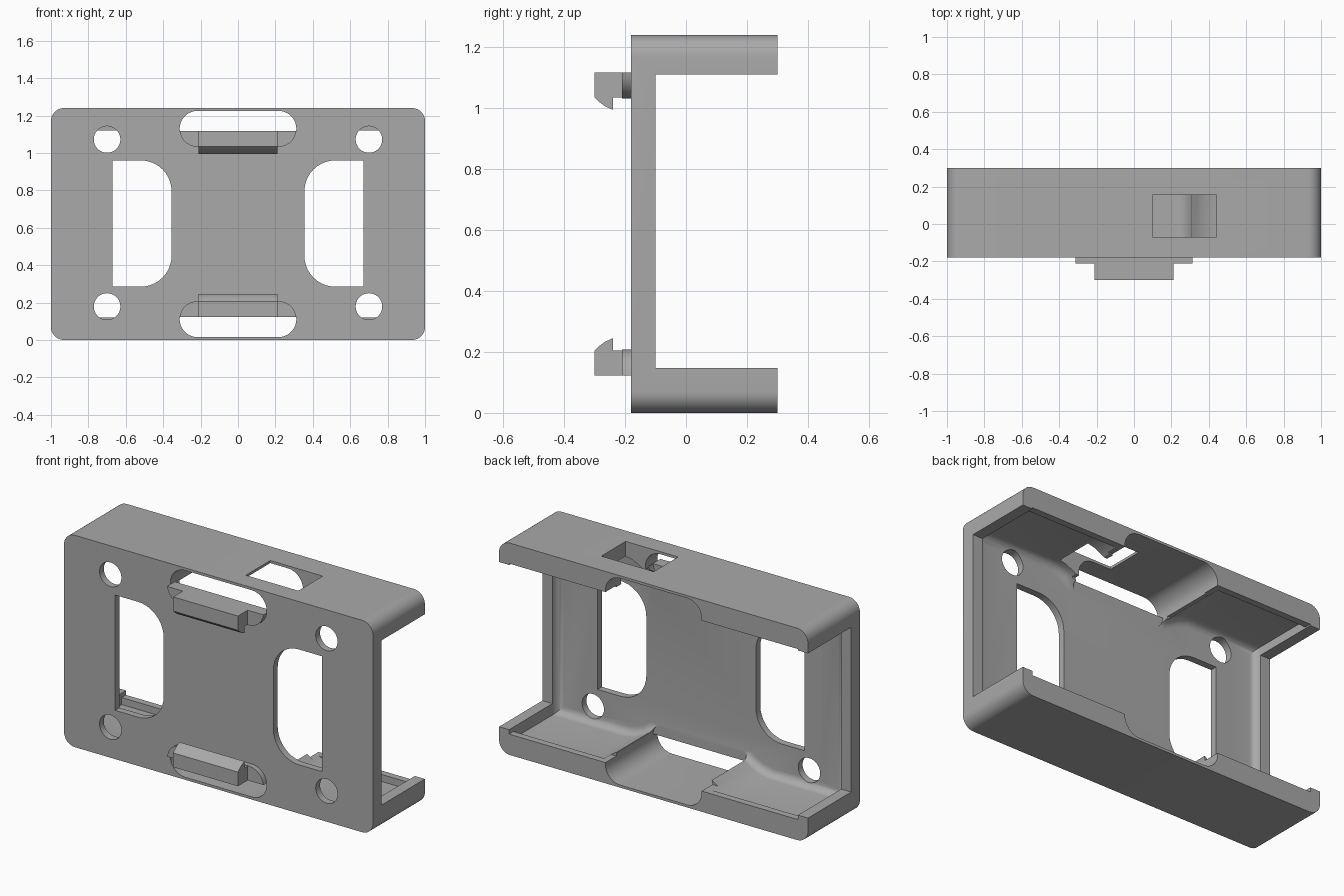
import bpy, bmesh, math
from mathutils import Vector

if "Cube" in bpy.data.objects:
    bpy.data.objects.remove(bpy.data.objects["Cube"])

H = 1.24  # total height

grey = bpy.data.materials.new("plain grey")
grey.diffuse_color = (0.40, 0.40, 0.40, 1)
grey.use_nodes = True
grey.node_tree.nodes["Principled BSDF"].inputs["Base Color"].default_value = grey.diffuse_color


def rounded(x0, x1, z0, z1, radii, n=10):
    """Rounded rectangle; radii for lower-left, lower-right, upper-right, upper-left."""
    pts = []
    corners = [(x0, z0, 1, 1, 180), (x1, z0, -1, 1, 270), (x1, z1, -1, -1, 0), (x0, z1, 1, -1, 90)]
    for (x, z, sx, sz, a0), r in zip(corners, radii):
        if r == 0:
            pts.append((x, z))
            continue
        for i in range(n + 1):
            a = math.radians(a0 + 90 * i / n)
            pts.append((x + sx * r + r * math.cos(a), z + sz * r + r * math.sin(a)))
    return pts


def prism(name, pts, lo, hi, axis="y", soften=0):
    """Extrude a profile along y (points are x,z) or x (points are y,z)."""
    put = (lambda p, d: (p[0], d, p[1])) if axis == "y" else (lambda p, d: (d, p[0], p[1]))
    bm = bmesh.new()
    a = [bm.verts.new(put(p, lo)) for p in pts]
    b = [bm.verts.new(put(p, hi)) for p in pts]
    front = bm.faces.new(a)
    bm.faces.new(b)
    for i in range(len(pts)):
        j = (i + 1) % len(pts)
        bm.faces.new((a[i], a[j], b[j], b[i]))
    bmesh.ops.recalc_face_normals(bm, faces=bm.faces)
    if soften:
        bmesh.ops.bevel(bm, geom=list(front.edges), offset=soften, segments=5,
                        profile=0.5, affect='EDGES')
    me = bpy.data.meshes.new(name)
    bm.to_mesh(me)
    bm.free()
    me.materials.append(grey)
    ob = bpy.data.objects.new(name, me)
    bpy.context.collection.objects.link(ob)
    return ob


def cut(body, cutter, op='DIFFERENCE'):
    """Apply a boolean and discard the cutter."""
    mod = body.modifiers.new("cut", 'BOOLEAN')
    mod.operation, mod.solver, mod.object = op, 'EXACT', cutter
    bpy.context.view_layer.objects.active = body
    bpy.ops.object.modifier_apply(modifier=mod.name)
    bpy.data.objects.remove(cutter)


def flip(pts):
    return [(p, H - z) for p, z in pts]


def box(x0, x1, z0, z1):
    return rounded(x0, x1, z0, z1, (0, 0, 0, 0))


# Bracket: rounded block opened at the back and ends into a C shape
body = prism("bracket", rounded(-1, 1, 0, H, (0.07,) * 4), -0.18, 0.30)
cut(body, prism("opening", box(-1.2, 1.2, 0.147, 1.111), -0.10, 0.5))

# Inner tray with soft front edges, ridges beside the centre channel
half = [(0.31, 0.145), (0.35, 0.118), (0.40, 0.095), (0.47, 0.08), (0.935, 0.08)]
low = [(-x, z) for x, z in reversed(half)] + half
cut(body, prism("tray", low + flip(low)[::-1], -0.14, 0.26, soften=0.045))
cut(body, prism("back_lip", box(-0.935, 0.935, 0.121, H - 0.121), 0.2, 0.5))

# Centre channels and front slots, bottom and top
slot = rounded(-0.312, 0.312, 0.015, 0.208, (0.096,) * 4)
slot_open = [p for p in slot if p[1] < 0.1119]
slot_open = slot_open + [(0.312, 0.122), (-0.312, 0.122)]
for f in (lambda p: p, flip):
    cut(body, prism("channel", f(slot), -0.139, 0.5))
    cut(body, prism("slot", f(slot_open), -0.5, -0.1))

# Windows with rounded inner corners
r = 0.165
for x0, x1, rad in ((0.355, 0.67, (r, 0, 0, r)), (-0.67, -0.355, (0, r, r, 0))):
    cut(body, prism("window", rounded(x0, x1, 0.285, 0.96, rad), -0.5, -0.05))

# Screw holes
for x in (-0.7, 0.7):
    for z in (0.179, 1.072):
        ring = [(x + 0.071 * math.cos(math.tau * i / 40), z + 0.071 * math.sin(math.tau * i / 40))
                for i in range(40)]
        cut(body, prism("hole", ring, -0.5, -0.1))

# Rectangular opening through the top
top_hole = prism("top_opening", box(0.10, 0.44, 0.9, 1.5), -0.07, 0.155)
cut(body, top_hole)

# Clips: wing pads filling the slot ends, with barbed hooks
hook = [(-0.17, 0.122), (-0.30, 0.122), (-0.30, 0.205), (-0.285, 0.219),
        (-0.265, 0.234), (-0.24, 0.245), (-0.24, 0.205), (-0.17, 0.205)]
wing = [(-0.312, 0.122)] + [(0.312, 0.122)] + [p for p in slot if p[1] > 0.1121]
parts = [body]
for label, f in (("lower", lambda p: p), ("upper", flip)):
    clip = prism(label + "_clip", f(wing), -0.21, -0.16)
    cut(clip, prism("hook", f(hook), -0.21, 0.21, axis="x"), 'UNION')
    parts.append(clip)

# Smooth the curves, keep the edges sharp
for ob in parts:
    bpy.ops.object.select_all(action='DESELECT')
    ob.select_set(True)
    bpy.context.view_layer.objects.active = ob
    bpy.ops.object.shade_smooth_by_angle(angle=math.radians(30))
